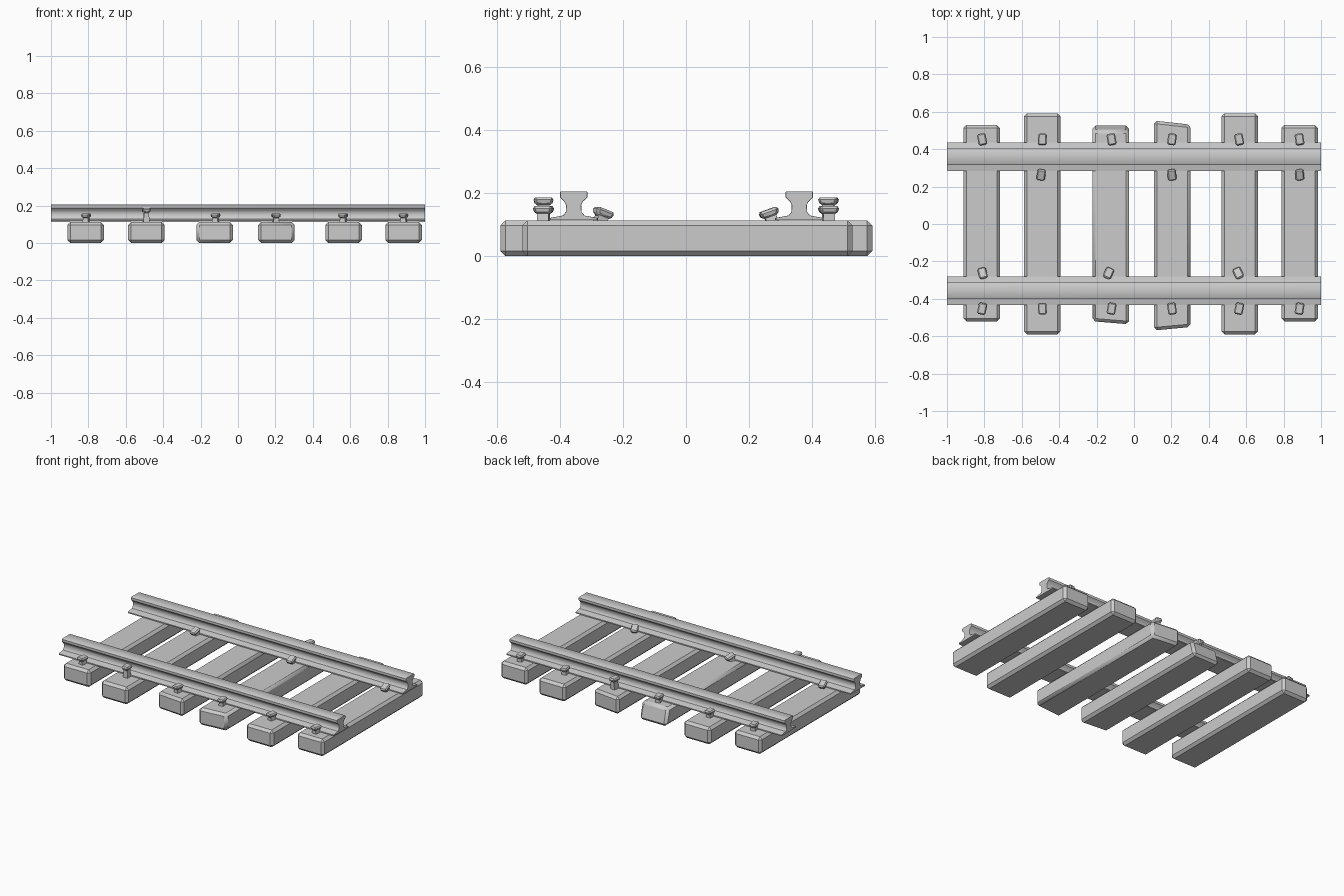
import bpy, bmesh
from math import radians
from mathutils import Matrix, Vector

if "Cube" in bpy.data.objects:
    bpy.data.objects.remove(bpy.data.objects["Cube"])

grey = bpy.data.materials.new("plain_grey")
grey.use_nodes = True
grey.diffuse_color = (0.6, 0.6, 0.6, 1)
grey.node_tree.nodes["Principled BSDF"].inputs["Base Color"].default_value = (0.6, 0.6, 0.6, 1)


def finish(name, bm, angle):
    bmesh.ops.recalc_face_normals(bm, faces=bm.faces)
    mesh = bpy.data.meshes.new(name)
    bm.to_mesh(mesh)
    bm.free()
    mesh.materials.append(grey)
    obj = bpy.data.objects.new(name, mesh)
    bpy.context.collection.objects.link(obj)
    bpy.ops.object.select_all(action='DESELECT')
    obj.select_set(True)
    bpy.context.view_layer.objects.active = obj
    bpy.ops.object.shade_smooth_by_angle(angle=radians(angle))
    return obj


def block(bm, size, centre, shape=None, bevel=0.0, matrix=Matrix()):
    """Box with an optional function that reshapes its corners, then chamfered."""
    verts = bmesh.ops.create_cube(bm, size=1)["verts"]
    for v in verts:
        v.co = Vector(a * b for a, b in zip(v.co, size))
        if shape:
            shape(v.co)
        v.co = matrix @ (v.co + Vector(centre))
    if bevel:
        edges = list({e for v in verts for e in v.link_edges})
        bmesh.ops.bevel(bm, geom=edges, offset=bevel, segments=1, affect='EDGES')


# Sleepers: x, front end, back end, front skew, back skew, back slope
W, H = 0.195, 0.113
SLEEPERS = [(-0.815, -0.52, 0.53, 0, 0, 0), (-0.49, -0.59, 0.592, 0, 0, 0),
            (-0.125, -0.528, 0.53, -0.016, 0, 0.03), (0.205, -0.56, 0.542, 0.018, -0.022, 0),
            (0.565, -0.59, 0.592, 0, 0, 0), (0.885, -0.52, 0.53, 0, 0, 0)]
for i, (x, front, back, fskew, bskew, slope) in enumerate(SLEEPERS):
    def cut_ends(co):
        side = co.x / W
        if co.y < 0:
            co.y += fskew * side
        else:
            co.y += bskew * side - (slope if co.z > 0 else 0)
    bm = bmesh.new()
    block(bm, (W, back - front, H), (x, (front + back) / 2, H / 2), cut_ends, 0.016)
    finish(f"sleeper_{i + 1}", bm, 35)

# Rails: half profile (offset, height), mirrored and extruded along x
HALF = [(0.077, 0.114), (0.077, 0.121), (0.034, 0.129), (0.025, 0.14),
        (0.024, 0.162), (0.03, 0.174), (0.044, 0.187), (0.044, 0.203), (0.04, 0.206)]
OUTLINE = HALF + [(-y, z) for y, z in reversed(HALF)]
for name, centre in (("front_rail", -0.357), ("back_rail", 0.36)):
    bm = bmesh.new()
    rings = [[bm.verts.new((x, centre + y * s, 0.115 + (z - 0.115) * 1.0))
              for y, z in OUTLINE]
             for x, s in ((-1, 0.97), (-0.994, 1), (0.994, 1), (1, 0.97))]
    for a, b in zip(rings, rings[1:]):
        for k in range(len(a)):
            n = (k + 1) % len(a)
            bm.faces.new((a[k], a[n], b[n], b[k]))
    bm.faces.new(rings[0])
    bm.faces.new(rings[-1])
    finish(name, bm, 40)


# Spikes: tapered shank with a chamfered head that narrows underneath
def spike(name, x, y, top, tilt, turn):
    def narrow_below(co):
        if co.z < 0:
            co.x *= 0.75
            co.y *= 0.8

    def narrow_above(co):
        if co.z > 0:
            co.x *= 0.75
    bm = bmesh.new()
    place = (Matrix.Translation((x, y, top)) @ Matrix.Rotation(radians(turn), 4, 'Z')
             @ Matrix.Rotation(radians(tilt), 4, 'X'))
    block(bm, (0.05, 0.066, 0.026), (0, 0, -0.013), narrow_below, 0.008, place)
    depth = top - 0.1
    block(bm, (0.034, 0.036, depth - 0.018), (0, 0, -0.018 - (depth - 0.018) / 2),
          narrow_above, 0, place)
    finish(name, bm, 35)


OUTER_X = (-0.812, -0.49, -0.12, 0.203, 0.562, 0.885)
for side, word in ((-1, "front"), (1, "back")):
    for i, x in enumerate(OUTER_X):
        raised = i == (1 if side < 0 else 3)
        turn = (12, -3, 10, -8, 12, 9)[i]
        spike(f"{word}_outer_spike_{i + 1}", x, side * 0.453,
              0.187 if raised else 0.159, 0, turn * (1 if side > 0 else -1))

# Inner spikes lean against the rail foot
for word, side, places in (("front", -1, ((-0.81, 14), (-0.135, -25), (0.556, 25))),
                           ("back", 1, ((-0.497, -8), (0.203, 3), (0.886, 5)))):
    for i, (x, turn) in enumerate(places):
        spike(f"{word}_inner_spike_{i + 1}", x, side * 0.26, 0.148, side * 20, turn)
